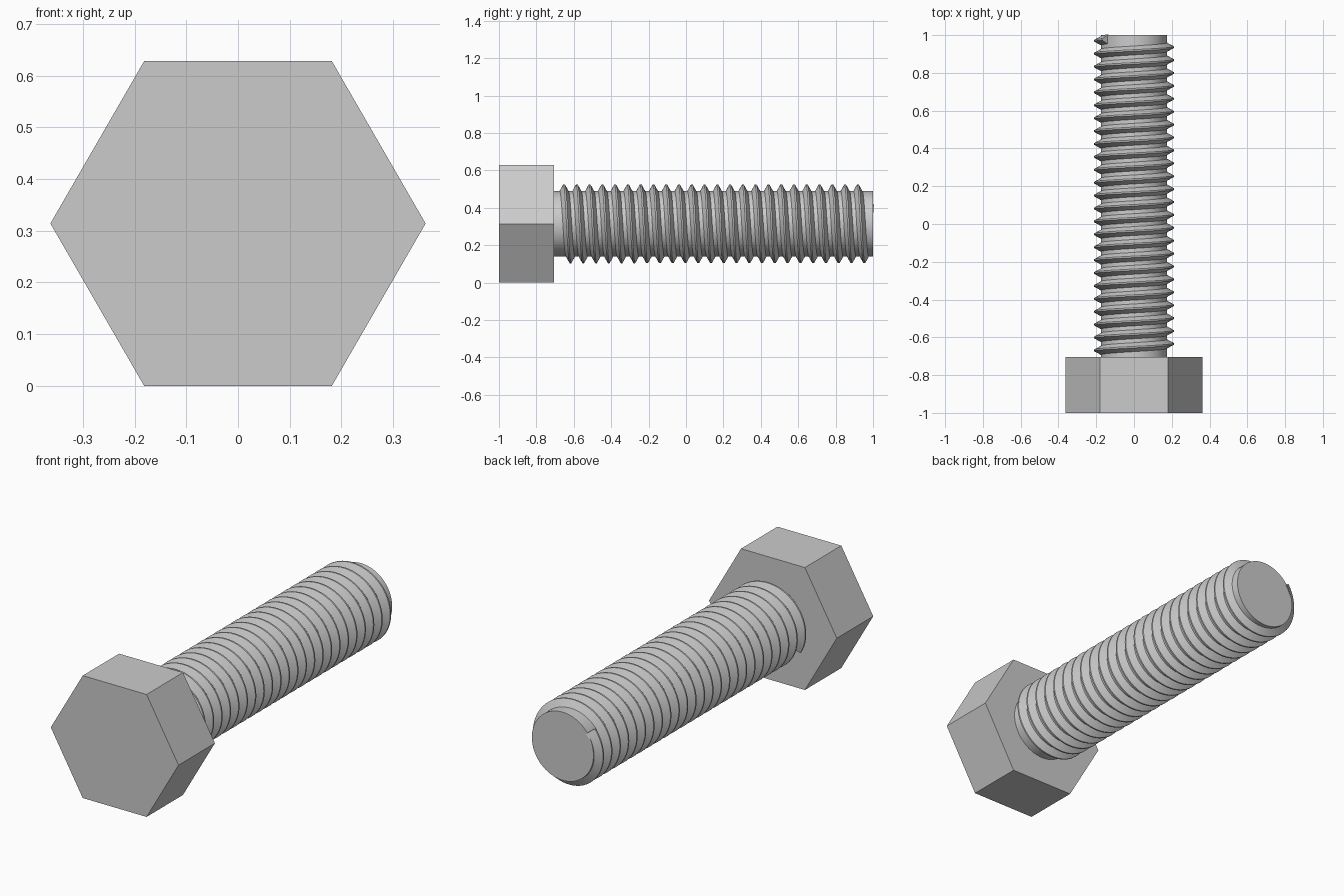
import bpy, bmesh
from math import pi, sin, cos, radians

if "Cube" in bpy.data.objects:
    bpy.data.objects.remove(bpy.data.objects["Cube"])

CZ = 0.314            # axis height
HEAD_BACK = -0.705    # junction of head and shank
CORE_R, CREST_R = 0.175, 0.211
PITCH, SEGS = 0.0683, 64


def prism(name, sides, radius, y0, y1, spin=0.0):
    """Solid prism lying along y, centred on the bolt axis."""
    bm = bmesh.new()
    rings = [[bm.verts.new((radius * cos(spin + 2 * pi * i / sides), y,
                            CZ + radius * sin(spin + 2 * pi * i / sides)))
              for i in range(sides)] for y in (y0, y1)]
    for i in range(sides):
        j = (i + 1) % sides
        bm.faces.new((rings[0][i], rings[0][j], rings[1][j], rings[1][i]))
    bm.faces.new(rings[0])
    bm.faces.new(rings[1])
    return finish(bm, name)


def finish(bm, name):
    bmesh.ops.recalc_face_normals(bm, faces=bm.faces)
    mesh = bpy.data.meshes.new(name)
    bm.to_mesh(mesh)
    bm.free()
    ob = bpy.data.objects.new(name, mesh)
    bpy.context.collection.objects.link(ob)
    return ob


def smooth(ob, angle):
    bpy.ops.object.select_all(action='DESELECT')
    ob.select_set(True)
    bpy.context.view_layer.objects.active = ob
    bpy.ops.object.shade_smooth_by_angle(angle=radians(angle))


# Hexagonal head
prism("hex_head", 6, 0.3626, -1.0, HEAD_BACK)

# Plain core of the shank
shank = prism("shank", SEGS, CORE_R, HEAD_BACK - 0.01, 1.0)
smooth(shank, 30)

# Helical ridge: (radius, offset along axis), rooted slightly inside the core
profile = [(CORE_R - 0.006, -0.027), (CREST_R, -0.004),
           (CREST_R, 0.004), (CORE_R - 0.006, 0.027)]
start, end = radians(-32), 24 * 2 * pi + radians(37)
steps = int((end - start) / (2 * pi) * SEGS)
bm = bmesh.new()
prev = first = None
for i in range(steps + 1):
    a = start + (end - start) * i / steps
    y = -0.669 + PITCH * a / (2 * pi)
    ring = [bm.verts.new((-r * cos(a), y + d, CZ + r * sin(a))) for r, d in profile]
    if prev:
        for k in range(4):
            m = (k + 1) % 4
            bm.faces.new((prev[k], prev[m], ring[m], ring[k]))
    else:
        first = ring
    prev = ring
bm.faces.new(first)
bm.faces.new(prev)
thread = finish(bm, "thread")
smooth(thread, 30)
